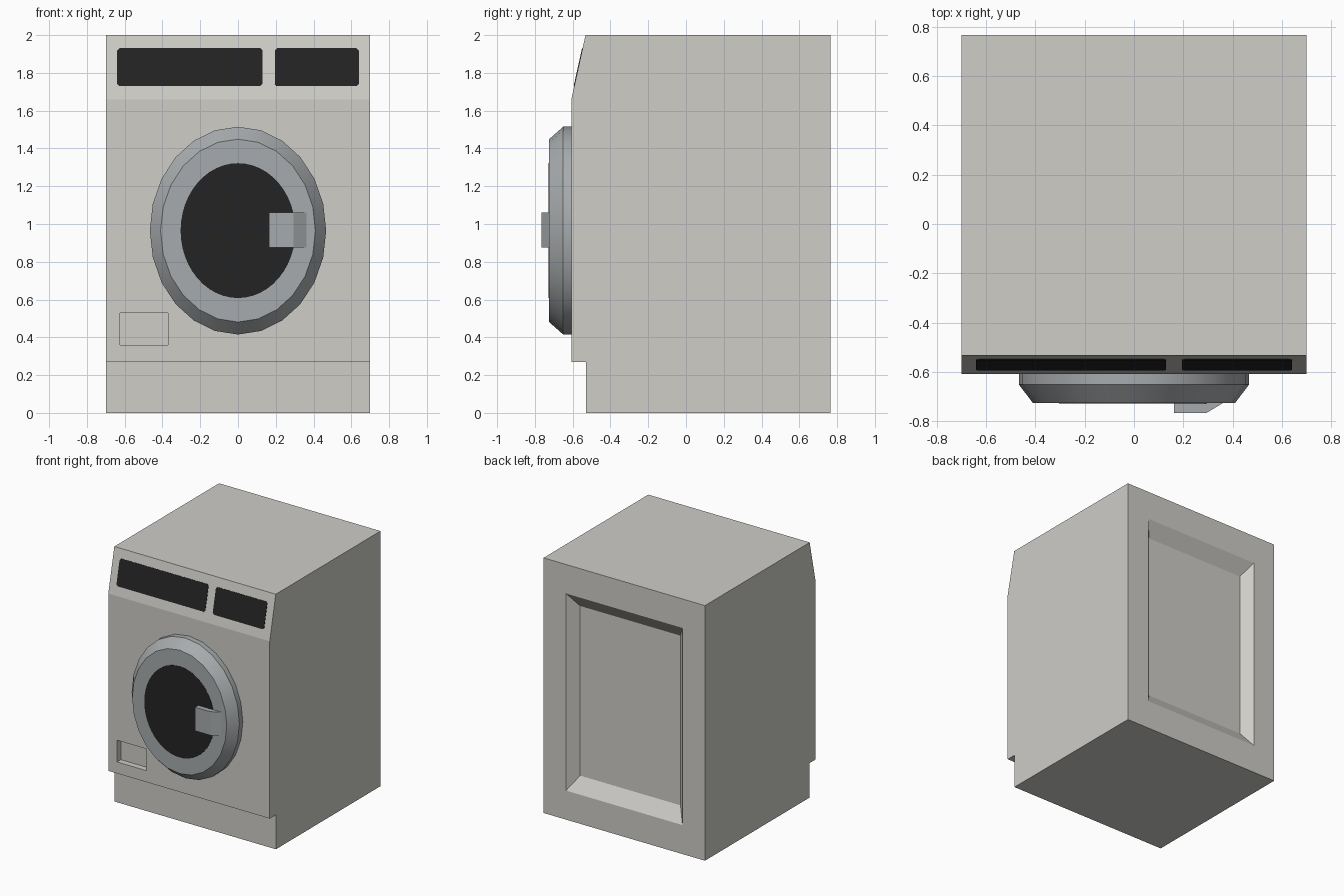
import bpy, bmesh, math
from mathutils import Vector

if "Cube" in bpy.data.objects:
    bpy.data.objects.remove(bpy.data.objects["Cube"])


def material(name, rgb):
    m = bpy.data.materials.new(name)
    m.diffuse_color = (*rgb, 1)
    m.use_nodes = True
    m.node_tree.nodes["Principled BSDF"].inputs["Base Color"].default_value = m.diffuse_color
    return m


ENAMEL = material("warm grey enamel", (0.62, 0.61, 0.575))
METAL = material("door grey", (0.39, 0.41, 0.42))
BLACK = material("black glass", (0.017, 0.017, 0.017))


def loft(name, rings, mat):
    """Closed solid through rings that have equal point counts."""
    bm = bmesh.new()
    loops = [[bm.verts.new(p) for p in r] for r in rings]
    for a, b in zip(loops, loops[1:]):
        n = len(a)
        for i in range(n):
            j = (i + 1) % n
            bm.faces.new((a[i], a[j], b[j], b[i]))
    bm.faces.new(loops[0])
    bm.faces.new(loops[-1])
    bmesh.ops.recalc_face_normals(bm, faces=bm.faces)
    me = bpy.data.meshes.new(name)
    bm.to_mesh(me)
    bm.free()
    me.materials.append(mat)
    ob = bpy.data.objects.new(name, me)
    bpy.context.collection.objects.link(ob)
    return ob


def prism(name, pts, offset, mat):
    off = Vector(offset)
    return loft(name, [pts, [Vector(p) + off for p in pts]], mat)


def rect(hx, hz, cx, cz, y):
    return [(cx + sx * hx, y, cz + sz * hz)
            for sx, sz in ((-1, -1), (1, -1), (1, 1), (-1, 1))]


def ellipse(rx, rz, y, n=24, cz=0.965):
    return [(rx * math.sin(2 * math.pi * i / n), y,
             cz + rz * math.cos(2 * math.pi * i / n)) for i in range(n)]


# Cabinet: side profile with toe kick and slanted control panel
profile = [(-0.53, 0), (0.765, 0), (0.765, 2), (-0.532, 2),
           (-0.607, 1.66), (-0.607, 0.27), (-0.53, 0.27)]
cabinet = prism("cabinet", [(-0.7, y, z) for y, z in profile], (1.4, 0, 0), ENAMEL)

# Recesses: tapered back panel and small filter pocket
back_cut = loft("back_recess_cutter", [rect(0.575, 0.88, 0, 1, 0.84),
                                       rect(0.435, 0.665, 0, 1, 0.69)], ENAMEL)
pocket_cut = prism("filter_pocket_cutter",
                   rect(0.127, 0.085, -0.497, 0.445, -0.65), (0, 0.09, 0), ENAMEL)
for cutter in (back_cut, pocket_cut):
    mod = cabinet.modifiers.new(cutter.name, 'BOOLEAN')
    mod.operation = 'DIFFERENCE'
    mod.solver = 'EXACT'
    mod.object = cutter
    cutter.hide_render = True
bpy.context.view_layer.update()
cut_mesh = bpy.data.meshes.new_from_object(
    cabinet.evaluated_get(bpy.context.evaluated_depsgraph_get()))
cabinet.modifiers.clear()
cabinet.data = cut_mesh
for cutter in (back_cut, pocket_cut):
    bpy.data.objects.remove(cutter)

# Control displays: thin plates with clipped corners on the slanted panel
for name, x0, x1 in (("main_display", -0.64, 0.13), ("side_display", 0.195, 0.64)):
    z0, z1, c = 1.73, 1.93, 0.012
    outline = [(x0 + c, z0), (x1 - c, z0), (x1, z0 + c), (x1, z1 - c),
               (x1 - c, z1), (x0 + c, z1), (x0, z1 - c), (x0, z0 + c)]
    pts = [(x, -0.607 + 0.075 * (z - 1.66) / 0.34, z) for x, z in outline]
    prism(name, pts, Vector((0, -0.34, 0.075)).normalized() * 0.003, BLACK)

# Door: bevelled oval drum with a black window
door = loft("door_ring", [ellipse(0.467, 0.55, -0.6), ellipse(0.467, 0.55, -0.65),
                          ellipse(0.41, 0.484, -0.725)], METAL)
bpy.ops.object.select_all(action='DESELECT')
door.select_set(True)
bpy.context.view_layer.objects.active = door
bpy.ops.object.shade_smooth_by_angle(angle=math.radians(30))
prism("door_window", ellipse(0.304, 0.357, -0.724, 48), (0, -0.003, 0), BLACK)

# Door handle: wedge-ended block
handle = [(0.163, -0.72), (0.163, -0.765), (0.295, -0.765), (0.37, -0.72)]
prism("door_handle", [(x, y, 0.875) for x, y in handle], (0, 0, 0.185), METAL)
